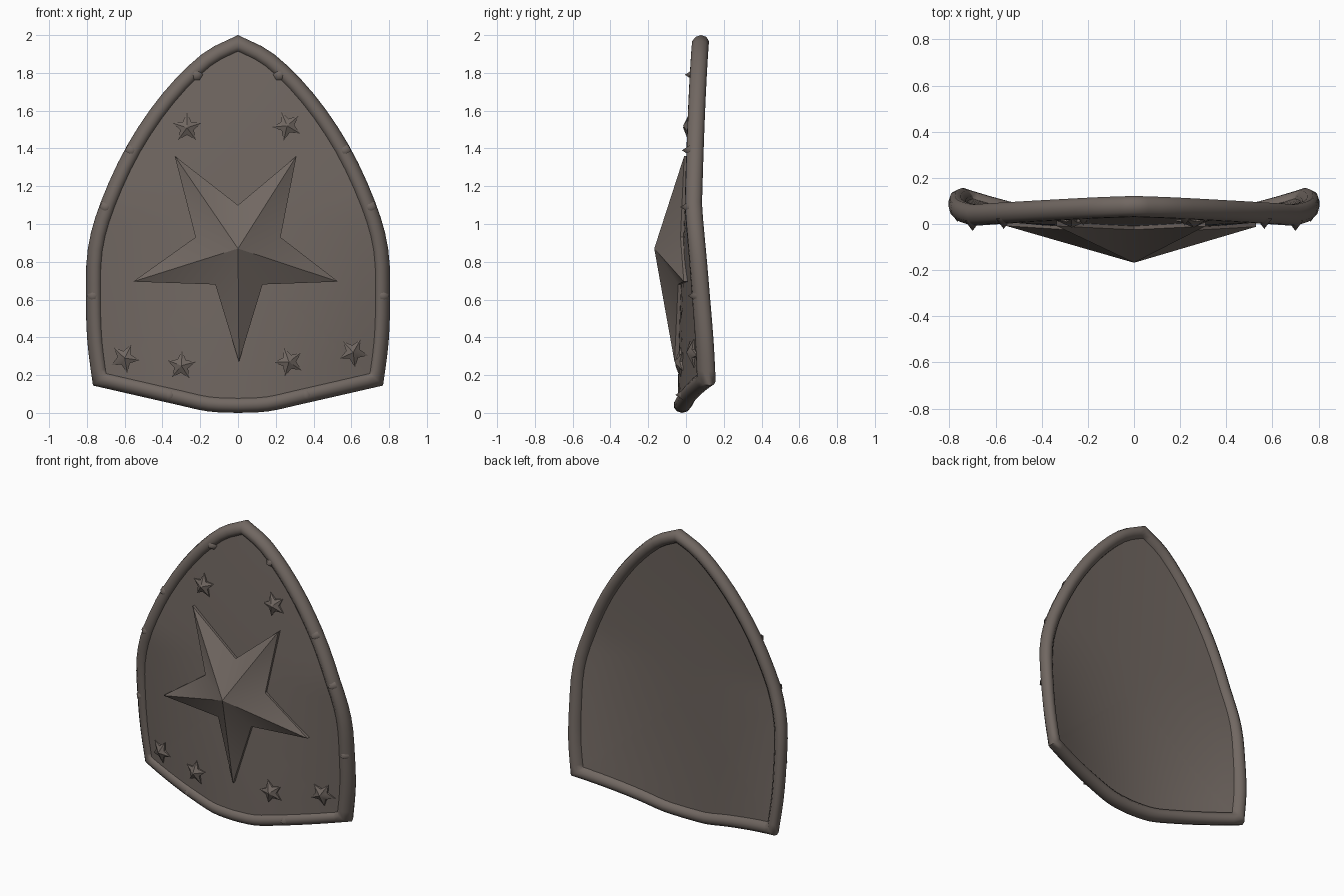
import bpy, bmesh, math
from mathutils import Vector

if "Cube" in bpy.data.objects:
    bpy.data.objects.remove(bpy.data.objects["Cube"])

iron = bpy.data.materials.new("dark brown iron")
iron.diffuse_color = (0.165, 0.137, 0.121, 1)
iron.use_nodes = True
iron.node_tree.nodes["Principled BSDF"].inputs["Base Color"].default_value = iron.diffuse_color


def surf(x, z):
    """Depth of the curved plate's middle at (x, z)."""
    return -0.02 + 0.01 * z + 0.02 * z * z + max(0.05, 0.27 - 0.2 * z) * x * x


def finish(name, bm, angle=45):
    bmesh.ops.recalc_face_normals(bm, faces=bm.faces)
    me = bpy.data.meshes.new(name)
    bm.to_mesh(me)
    bm.free()
    me.materials.append(iron)
    ob = bpy.data.objects.new(name, me)
    bpy.context.collection.objects.link(ob)
    bpy.ops.object.select_all(action='DESELECT')
    ob.select_set(True)
    bpy.context.view_layer.objects.active = ob
    bpy.ops.object.shade_smooth_by_angle(angle=math.radians(angle))
    return ob


def spline(pts, n=3):
    """Catmull-Rom through an open list of points."""
    p = [Vector(q) for q in pts]
    p = [2 * p[0] - p[1]] + p + [2 * p[-1] - p[-2]]
    out = []
    for i in range(1, len(p) - 2):
        a, b, c, d = p[i - 1:i + 3]
        for k in range(n):
            t = k / n
            out.append(0.5 * (2 * b + (c - a) * t + (2 * a - 5 * b + 4 * c - d) * t * t
                              + (3 * b - a - 3 * c + d) * t ** 3))
    return out + [p[-2]]


# Outline: right half from apex to bottom, mirrored
side = spline([(0, 2.0), (0.19, 1.9), (0.4, 1.69), (0.585, 1.42), (0.725, 1.12),
               (0.795, 0.87), (0.805, 0.6), (0.797, 0.37), (0.768, 0.145)])
foot = spline([(0.768, 0.145), (0.55, 0.095), (0.33, 0.045), (0.16, 0.008), (0, 0.0)])
half = side + foot[1:]
outline = half + [Vector((-p.x, p.y)) for p in reversed(half[1:-1])]
N = len(outline)


def inset(d):
    """Mitred inward offset of the outline (clockwise order)."""
    res = []
    for i, p in enumerate(outline):
        a = (p - outline[i - 1]).normalized()
        b = (outline[(i + 1) % N] - p).normalized()
        na, nb = Vector((a.y, -a.x)), Vector((b.y, -b.x))
        m = (na + nb).normalized()
        res.append(p + m * d / max(0.6, m.dot(na)))
    return res


# Curved panel, front and back skins
bm = bmesh.new()
edge = inset(0.04)
hub = Vector((0, 0.85))
for off in (-0.024, 0.014):
    rings = []
    for s in (1, 0.85, 0.7, 0.55, 0.4, 0.25, 0.1):
        pts = [hub + (p - hub) * s for p in edge]
        rings.append([bm.verts.new((p.x, surf(p.x, p.y) + off, p.y)) for p in pts])
    for r, q in zip(rings, rings[1:]):
        for i in range(N):
            j = (i + 1) % N
            bm.faces.new((r[i], r[j], q[j], q[i]))
    bm.faces.new(rings[-1])
    if off < 0:
        front = rings[0]
for i in range(N):
    j = (i + 1) % N
    bm.faces.new((front[i], front[j], rings[0][j], rings[0][i]))
finish("panel", bm)

# Rounded rim swept round the outline
bm = bmesh.new()
S = 10
loops = []
for k in range(S):
    a = 2 * math.pi * k / S
    loops.append([bm.verts.new((p.x, surf(p.x, p.y) + 0.047 * math.sin(a), p.y))
                  for p in inset(0.042 - 0.042 * math.cos(a))])
for k in range(S):
    r, q = loops[k], loops[(k + 1) % S]
    for i in range(N):
        j = (i + 1) % N
        bm.faces.new((r[i], r[j], q[j], q[i]))
finish("rim", bm, 60)


def star(name, pts, centre, lift, tip_lift, peak, angle):
    """Raised star: walls up from the panel, ridged faces up to a peak."""
    bm = bmesh.new()
    base, top = [], []
    for i, (x, z) in enumerate(pts):
        y = surf(x, z)
        base.append(bm.verts.new((x, y, z)))
        top.append(bm.verts.new((x, y - (lift if i % 2 else tip_lift), z)))
    c = bm.verts.new((centre[0], peak, centre[1]))
    n = len(pts)
    for i in range(n):
        j = (i + 1) % n
        bm.faces.new((base[i], base[j], top[j], top[i]))
        bm.faces.new((top[i], top[j], c))
    return finish(name, bm, angle)


# Large central star
star("large_star",
     [(0.31, 1.36), (0.225, 0.93), (0.53, 0.695), (0.13, 0.68), (0.005, 0.27),
      (-0.12, 0.68), (-0.555, 0.695), (-0.225, 0.93), (-0.335, 1.36), (0, 1.10)],
     (0, 0.87), 0.04, 0.045, -0.168, 50)

# Small stars
for k, (x, z) in enumerate([(-0.27, 1.51), (0.26, 1.52), (-0.6, 0.29),
                            (-0.3, 0.25), (0.27, 0.27), (0.61, 0.32)]):
    pts = []
    for i in range(10):
        a = math.pi / 2 + 0.4 * k + math.pi * i / 5
        r = 0.038 if i % 2 else 0.08
        pts.append((x + r * math.cos(a), z + r * math.sin(a)))
    star("small_star", pts, (x, z), 0.038, 0.028, surf(x, z) - 0.06, 40)

# Pointed studs on the rim
for sx in (-1, 1):
    for x, z in [(0.22, 1.79), (0.565, 1.39), (0.7, 1.09), (0.765, 0.62), (0.36, 0.095)]:
        bm = bmesh.new()
        y = surf(x, z) - 0.035
        ring = [bm.verts.new((sx * x + 0.034 * math.cos(i * math.pi / 3), y + 0.01,
                              z + 0.034 * math.sin(i * math.pi / 3))) for i in range(6)]
        tip = bm.verts.new((sx * x, y - 0.035, z))
        for i in range(6):
            bm.faces.new((ring[i], ring[(i + 1) % 6], tip))
        bm.faces.new(ring)
        finish("rim_stud", bm, 60)
